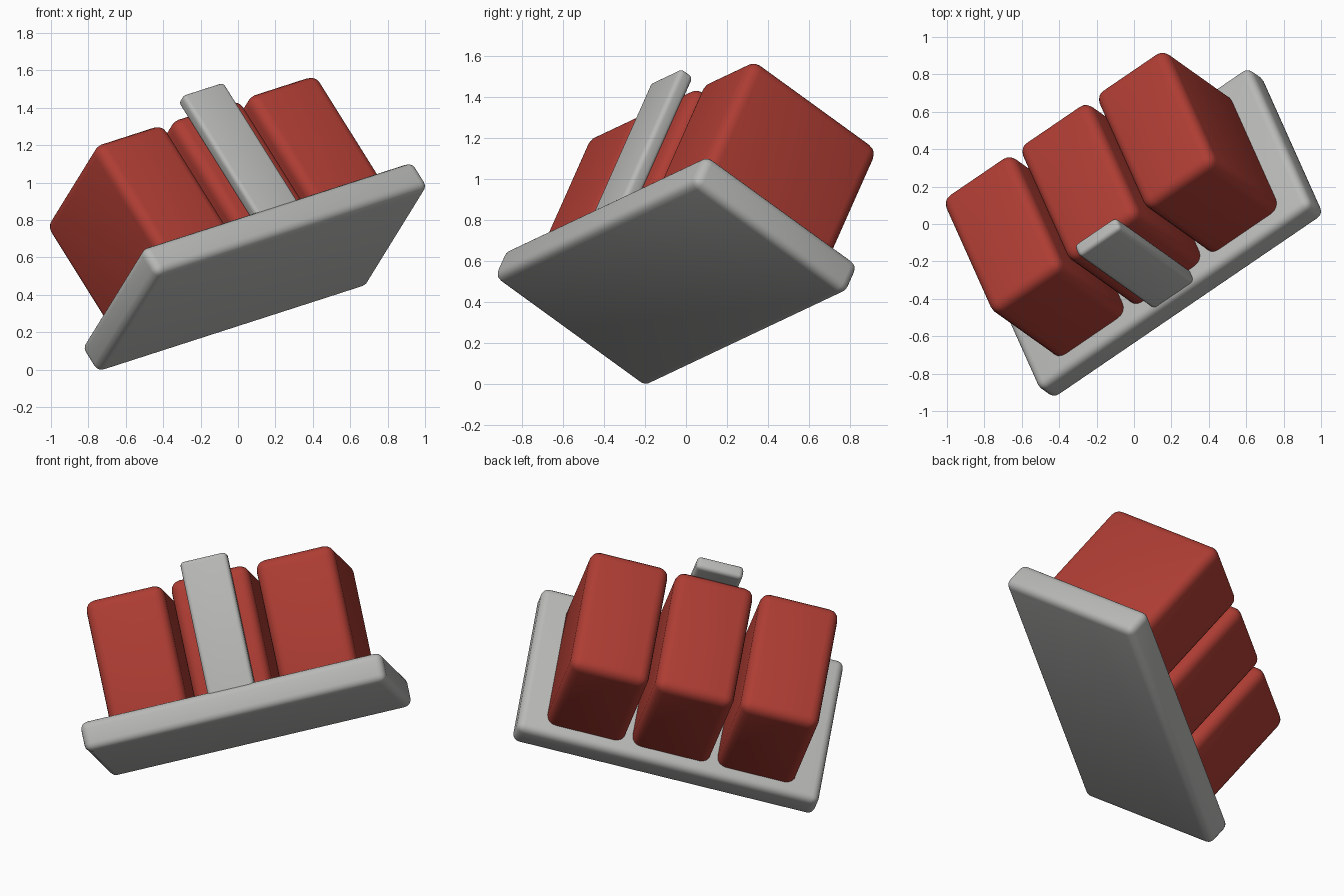
import bpy, bmesh
from mathutils import Matrix, Vector

default = bpy.data.objects.get("Cube")
if default:
    bpy.data.objects.remove(default, do_unlink=True)


def make_material(name, colour):
    mat = bpy.data.materials.new(name)
    mat.use_nodes = True
    mat.diffuse_color = colour
    mat.node_tree.nodes["Principled BSDF"].inputs["Base Color"].default_value = colour
    return mat


grey = make_material("light grey", (0.48, 0.48, 0.47, 1))
red = make_material("brick red", (0.42, 0.046, 0.033, 1))

# Tilted frame shared by all parts: long axis, depth axis, slab normal
up = Vector((-0.496, 0.353, 0.793)).normalized()
side = Vector((0.803, 0.541, 0.25))
side = (side - up * side.dot(up)).normalized()
back = up.cross(side)
frame = Matrix((side, back, up)).transposed().to_4x4()
frame.translation = (0.09, -0.048, 0.549)


def rounded_box(name, low, high, radius, mat):
    low, high = Vector(low), Vector(high)
    bm = bmesh.new()
    bmesh.ops.create_cube(bm, size=1)
    for v in bm.verts:
        v.co = (low + high) / 2 + v.co * (high - low)
    bmesh.ops.bevel(bm, geom=bm.edges[:], offset=radius, segments=4,
                    profile=0.5, affect='EDGES')
    for f in bm.faces:
        f.smooth = True
    bm.transform(frame)
    mesh = bpy.data.meshes.new(name)
    bm.to_mesh(mesh)
    bm.free()
    mesh.materials.append(mat)
    obj = bpy.data.objects.new(name, mesh)
    bpy.context.collection.objects.link(obj)
    return obj


# Base slab
rounded_box("base_slab", (-0.91, -0.49, -0.09), (0.91, 0.49, 0.09), 0.045, grey)

# Three identical blocks in a row
for label, offset in (("right", -0.513), ("middle", 0), ("left", 0.513)):
    rounded_box(label + "_block", (offset - 0.235, -0.4, 0),
                (offset + 0.235, 0.412, 0.8), 0.06, red)

# Upright strip in front of the middle block
rounded_box("front_strip", (-0.14, -0.472, 0), (0.14, -0.39, 0.88), 0.025, grey)
